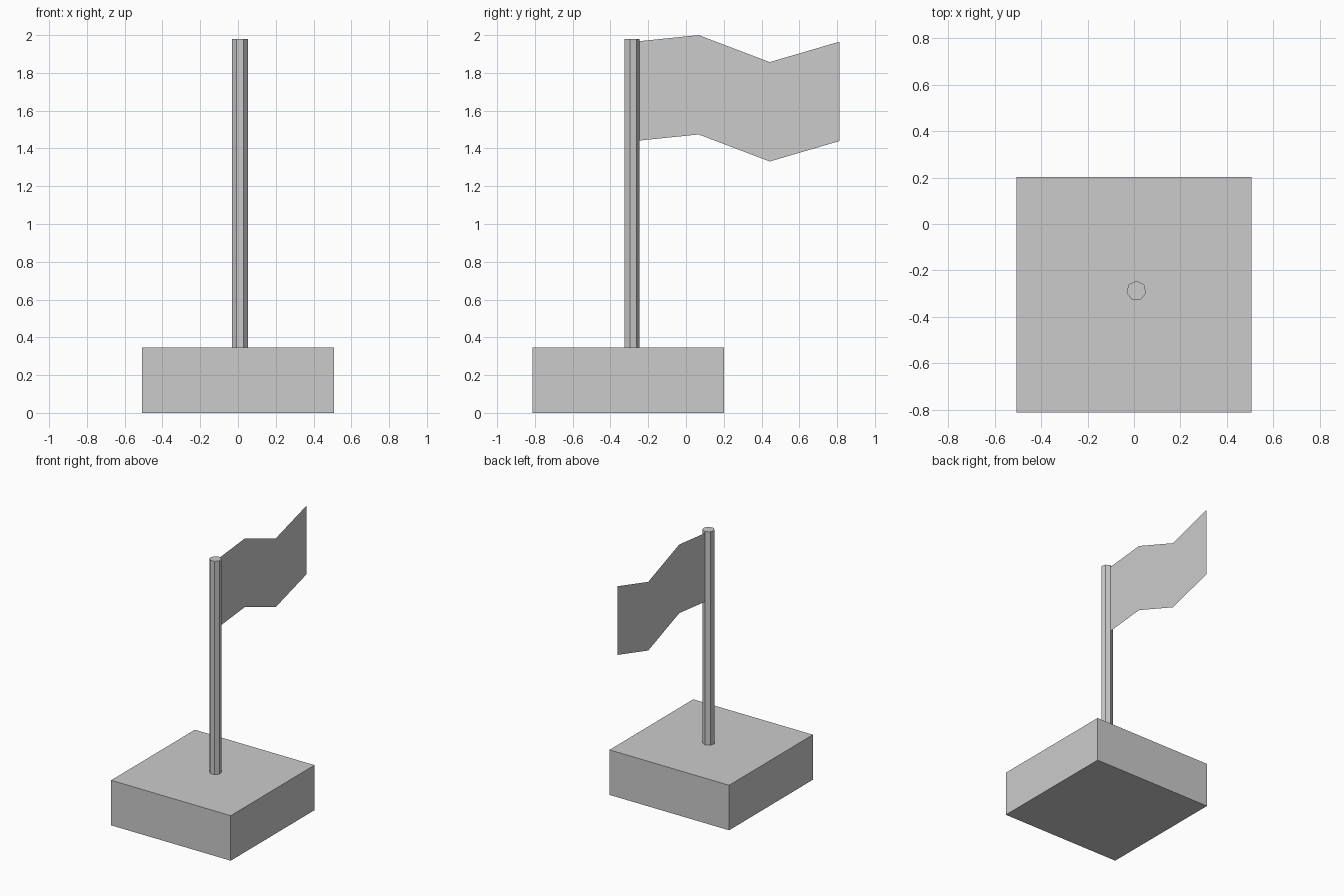
import bpy
import math

cube = bpy.data.objects.get("Cube")
if cube:
    bpy.data.objects.remove(cube, do_unlink=True)

# One plain grey for everything
grey = bpy.data.materials.new("light_grey")
grey.use_nodes = True
colour = (0.6, 0.6, 0.6, 1)
grey.diffuse_color = colour
grey.node_tree.nodes["Principled BSDF"].inputs["Base Color"].default_value = colour

POLE_X, POLE_Y, POLE_R = 0.01, -0.288, 0.043
BASE_TOP, POLE_TOP = 0.345, 1.98

# Base block
bpy.ops.mesh.primitive_cube_add(size=1, location=(0, -0.305, BASE_TOP / 2))
base = bpy.context.object
base.name = "base"
base.scale = (1.014, 1.014, BASE_TOP)
base.data.materials.append(grey)

# Seven-sided pole with one corner towards the flag
bpy.ops.mesh.primitive_cylinder_add(
    vertices=7, radius=POLE_R, depth=POLE_TOP - BASE_TOP,
    location=(POLE_X, POLE_Y, (POLE_TOP + BASE_TOP) / 2))
pole = bpy.context.object
pole.name = "pole"
# Turn whichever corner comes first to point along +y
corner = pole.data.vertices[0].co
pole.rotation_euler.z = math.pi / 2 - math.atan2(corner.y, corner.x)
pole.data.materials.append(grey)

# Thin waving flag: a top edge profile dropped by the flag height
FLAG_HEIGHT = 0.526
top_edge = [(POLE_Y + POLE_R, 1.968), (0.067, 2.0), (0.443, 1.857), (0.812, 1.965)]
verts = []
for y, z in top_edge:
    verts += [(POLE_X, y, z - FLAG_HEIGHT), (POLE_X, y, z)]
faces = [(2 * i, 2 * i + 2, 2 * i + 3, 2 * i + 1) for i in range(len(top_edge) - 1)]
mesh = bpy.data.meshes.new("flag")
mesh.from_pydata(verts, [], faces)
mesh.materials.append(grey)
flag = bpy.data.objects.new("flag", mesh)
bpy.context.collection.objects.link(flag)
